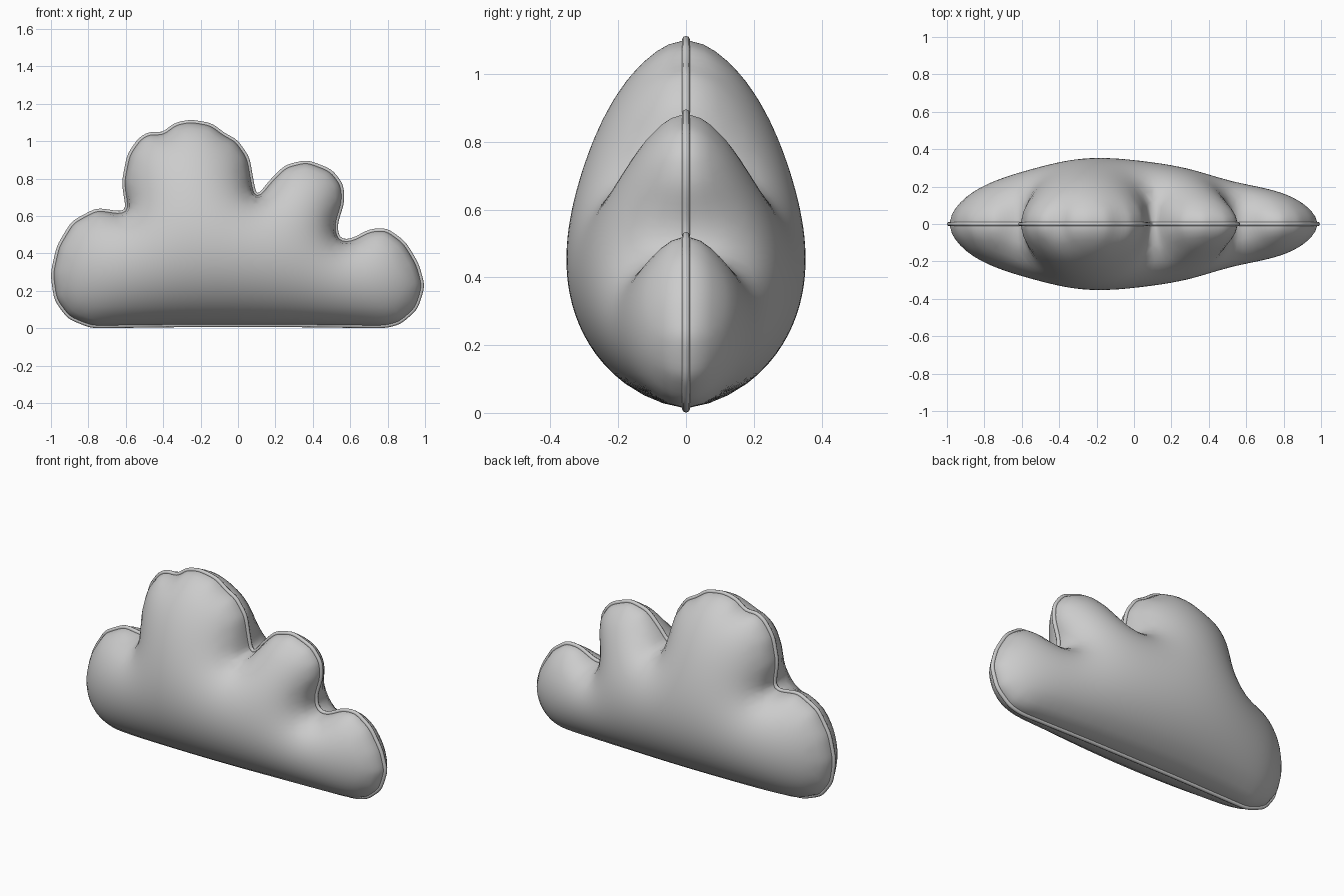
import bpy, bmesh
from mathutils import Vector
from mathutils.geometry import delaunay_2d_cdt

if "Cube" in bpy.data.objects:
    bpy.data.objects.remove(bpy.data.objects["Cube"])

CORD = 0.012      # radius of the seam piping
DEPTH = 0.353     # greatest half thickness
POWER = 0.57      # roundness of the inflation

# Cloud silhouette (x, z), from bottom left over the lobes to bottom right
PROFILE = [(-.785, 0), (-.91, .05), (-.983, .15), (-1.003, .29), (-.97, .44), (-.89, .573),
           (-.755, .645), (-.645, .627), (-.598, .625), (-.622, .78), (-.593, .93), (-.53, 1.022),
           (-.47, 1.055), (-.405, 1.043), (-.345, 1.098), (-.255, 1.117), (-.135, 1.096),
           (-.06, 1.033), (-.01, 1.018), (.062, .915), (.083, .79), (.1, .705), (.17, .793),
           (.25, .873), (.37, .902), (.503, .85), (.565, .768), (.57, .675), (.53, .55),
           (.541, .478), (.6, .475), (.705, .532), (.795, .537), (.895, .465), (.967, .345),
           (1.0, .225), (.96, .1), (.868, .02), (.785, 0), (.3, .006), (-.3, .006)]


def resample(pts, step):
    out = []
    for a, b in zip(pts, pts[1:] + pts[:1]):
        n = max(1, round((b - a).length / step))
        out += [a.lerp(b, i / n) for i in range(n)]
    return out


def smooth(pts, times):
    for _ in range(times):
        n = len(pts)
        pts = [pts[i] * .5 + (pts[i - 1] + pts[(i + 1) % n]) * .25 for i in range(n)]
    return pts


def inset(pts, d):
    n = len(pts)
    out = []
    for i in range(n):
        t = (pts[(i + 1) % n] - pts[i - 1]).normalized()
        out.append(pts[i] + Vector((-t.y, t.x)) * d)
    return out


outline = smooth(resample([Vector(p) for p in reversed(PROFILE)], 0.022), 3)
seam = inset(outline, CORD)


def clearance(p):
    return min((p - q).length_squared for q in seam) ** .5


# Flat panel: seam outline, two inset rings and a staggered interior grid
points = list(seam)
for d in (.014, .034):
    points += [p for p in inset(seam, d) if clearance(p) > d * .85]
S = .032
for j in range(38):
    for i in range(-32, 33):
        p = Vector(((i + .5 * (j % 2)) * S, j * S * .9))
        if clearance(p) > .05:
            points.append(p)
co, _, tris, *_ = delaunay_2d_cdt(points, [], [list(range(len(seam)))], 1, 1e-5)

# Inflate: solve the pressure equation over the panel
n = len(co)
weights = [dict() for _ in range(n)]
area = [0.0] * n
edge_count = {}
for f in tris:
    a2 = abs((co[f[1]] - co[f[0]]).cross(co[f[2]] - co[f[0]])) + 1e-9
    for k in range(3):
        a, b, c = f[k], f[(k + 1) % 3], f[(k + 2) % 3]
        w = max((co[a] - co[c]).dot(co[b] - co[c]) / a2 * .5, -1)
        weights[a][b] = weights[a].get(b, 0) + w
        weights[b][a] = weights[b].get(a, 0) + w
        area[a] += a2 / 6
        key = (min(a, b), max(a, b))
        edge_count[key] = edge_count.get(key, 0) + 1
rim = {v for e, c in edge_count.items() if c == 1 for v in e}
rows = []
for i in range(n):
    if weights[i] and i not in rim:
        pos = [(j, max(w, 0)) for j, w in weights[i].items()]
        rows.append((i, pos, sum(w for _, w in pos) + 1e-9))
u = [0.0] * n
for _ in range(260):
    for i, nb, total in rows:
        s = area[i]
        for j, w in nb:
            s += w * u[j]
        u[i] += 1.88 * (s / total - u[i])
peak = max(u)
height = [DEPTH * (max(v, 0) / peak) ** POWER for v in u]

# Cushion: front and back panels joined along the seam
bm = bmesh.new()
front = [bm.verts.new((p.x, -h, p.y)) for p, h in zip(co, height)]
back = [front[i] if i in rim else bm.verts.new((p.x, h, p.y))
        for i, (p, h) in enumerate(zip(co, height))]
for f in tris:
    bm.faces.new([front[i] for i in f])
    if not all(i in rim for i in f):
        bm.faces.new([back[i] for i in reversed(f)])
bmesh.ops.delete(bm, geom=[v for v in bm.verts if not v.link_faces], context='VERTS')
bmesh.ops.recalc_face_normals(bm, faces=bm.faces)
for f in bm.faces:
    f.smooth = True
mesh = bpy.data.meshes.new("cloud_cushion")
bm.to_mesh(mesh)
bm.free()
bpy.context.collection.objects.link(bpy.data.objects.new("cloud_cushion", mesh))

# Piping cord around the seam
curve = bpy.data.curves.new("seam_piping", 'CURVE')
curve.dimensions = '3D'
curve.bevel_depth = CORD
curve.bevel_resolution = 2
spline = curve.splines.new('POLY')
spline.points.add(len(seam) - 1)
for sp, p in zip(spline.points, seam):
    sp.co = (p.x, 0, p.y, 1)
spline.use_cyclic_u = True
bpy.context.collection.objects.link(bpy.data.objects.new("seam_piping", curve))
